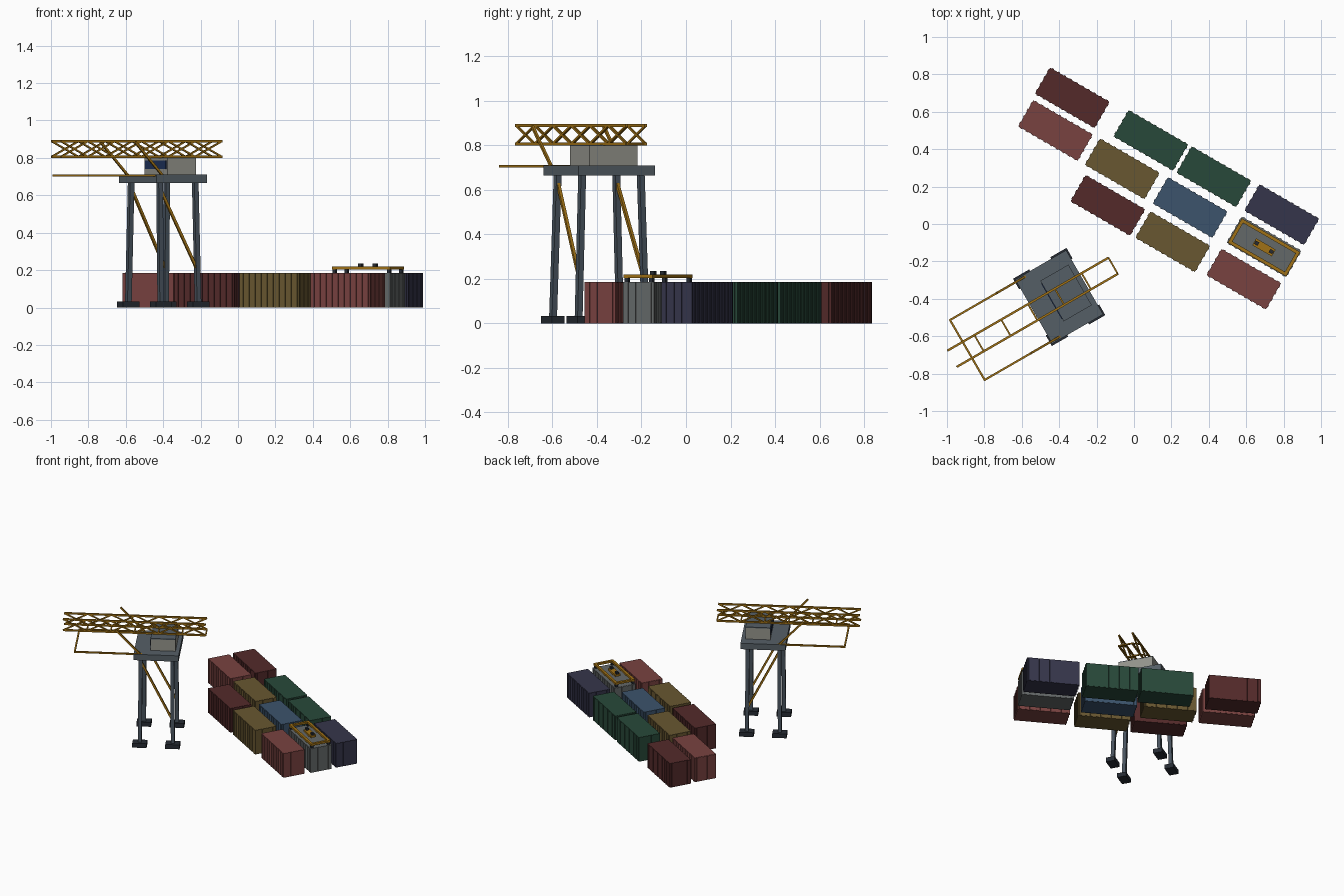
import bpy, bmesh
from math import radians
from mathutils import Matrix, Vector

if "Cube" in bpy.data.objects:
    bpy.data.objects.remove(bpy.data.objects["Cube"])


def srgb(r, g, b):
    return tuple((c / 255) ** 2.2 for c in (r, g, b)) + (1,)


def material(name, *rgb):
    m = bpy.data.materials.new(name)
    m.diffuse_color = srgb(*rgb)
    m.use_nodes = True
    m.node_tree.nodes["Principled BSDF"].inputs["Base Color"].default_value = m.diffuse_color
    return m


M = {n: material(n, *c) for n, c in {
    "dark_red": (84, 46, 46), "red": (120, 68, 66), "green": (44, 74, 60),
    "navy": (56, 56, 76), "ochre": (104, 88, 52), "blue": (62, 84, 108),
    "grey": (100, 104, 104), "yellow": (158, 112, 28), "slate": (86, 95, 102),
    "steel": (74, 84, 94), "dark": (42, 47, 54), "pale": (146, 146, 138),
    "glass": (36, 54, 92)}.items()}


class Part:
    """Collects boxes and bars in a local frame into one object."""

    def __init__(self):
        self.bm = bmesh.new()

    def box(self, centre, size):
        mat = Matrix.Translation(centre) @ Matrix.Diagonal((*size, 1))
        bmesh.ops.create_cube(self.bm, size=1, matrix=mat)
        return self

    def bar(self, p, q, t):
        p, q = Vector(p), Vector(q)
        d = q - p
        z = d.normalized()
        up = Vector((0, 0, 1)) if abs(z.z) < 0.98 else Vector((0, 1, 0))
        x = up.cross(z).normalized()
        y = z.cross(x)
        rot = Matrix((x, y, z)).transposed().to_4x4()
        mat = (Matrix.Translation((p + q) / 2) @ rot
               @ Matrix.Diagonal((t, t, d.length, 1)))
        bmesh.ops.create_cube(self.bm, size=1, matrix=mat)
        return self

    def finish(self, name, mat, frame):
        me = bpy.data.meshes.new(name)
        self.bm.to_mesh(me)
        self.bm.free()
        me.materials.append(M[mat])
        ob = bpy.data.objects.new(name, me)
        ob.matrix_world = frame
        bpy.context.collection.objects.link(ob)


def frame_at(x, y, deg):
    return Matrix.Translation((x, y, 0)) @ Matrix.Rotation(radians(deg), 4, 'Z')


# Ribbed containers
L, W, H = 0.366, 0.16, 0.185
containers = [
    (-0.33, 0.675, "dark_red"), (-0.42, 0.50, "red"), (0.09, 0.447, "green"),
    (0.427, 0.253, "green"), (0.79, 0.05, "navy"), (-0.063, 0.295, "ochre"),
    (0.30, 0.088, "blue"), (0.695, -0.122, "grey"), (-0.14, 0.10, "dark_red"),
    (0.207, -0.095, "ochre"), (0.587, -0.295, "red")]
for i, (x, y, col) in enumerate(containers):
    c = Part().box((0, 0, H / 2), (L, W, H))
    for s in (-1, 1):
        for k in range(10):
            c.box(((k - 4.5) * 0.037, s * W / 2, H / 2), (0.014, 0.007, H - 0.004))
        for k in range(4):
            c.box((s * L / 2, (k - 1.5) * 0.04, H / 2), (0.007, 0.014, H - 0.004))
    c.finish(f"container_{i + 1}", col, frame_at(x, y, -30))

# Lifting spreader resting on the grey container
F = frame_at(0.695, -0.125, -30)
sp, feet, knobs = Part(), Part(), Part()
for s in (-1, 1):
    sp.box((0, s * 0.066, 0.212), (0.36, 0.018, 0.015))
    sp.box((s * 0.171, 0, 0.212), (0.018, 0.15, 0.015))
    knobs.box((s * 0.045, 0, 0.227), (0.022, 0.02, 0.016))
    for t in (-1, 1):
        feet.box((s * 0.168, t * 0.064, 0.195), (0.018, 0.018, 0.02))
sp.box((0, 0, 0.212), (0.12, 0.042, 0.015))
sp.finish("spreader_frame", "yellow", F)
feet.finish("spreader_feet", "dark", F)
knobs.finish("spreader_knobs", "dark", F)

# Crane: local x runs along the boom
C = frame_at(-0.40, -0.39, 30)
Part().box((0, 0, 0.6875), (0.314, 0.396, 0.045)).finish("platform", "slate", C)
legs, pads, braces = Part(), Part(), Part()
for s in (-1, 1):
    for t in (-1, 1):
        pads.box((s * 0.115, t * 0.175, 0.0165), (0.10, 0.065, 0.033))
        legs.bar((s * 0.115, t * 0.173, 0.03), (s * 0.11, t * 0.152, 0.67), 0.026)
    braces.bar((-0.11, s * 0.153, 0.64), (0.114, s * 0.168, 0.20), 0.014)
legs.finish("legs", "steel", C)
pads.finish("foot_pads", "dark", C)
braces.finish("leg_braces", "yellow", C)

# Machinery house with window
Part().box((0.0425, 0, 0.752), (0.173, 0.25, 0.088)).finish("house", "pale", C)
Part().box((0.0425, 0, 0.7985), (0.173, 0.25, 0.007)).finish("house_roof", "slate", C)
Part().box((-0.045, 0, 0.7625), (0.006, 0.22, 0.045)).finish("house_window", "glass", C)

# Twin lattice boom
A0, A1, BAYS, ZB, ZT = -0.66, 0.333, 6, 0.806, 0.889
step = (A1 - A0) / BAYS
boom, lattice = Part(), Part()
for b in (-0.05, 0.05):
    for z in (ZB, ZT):
        boom.bar((A0, b, z), (A1, b, z), 0.012)
    for k in range(BAYS):
        x0, x1 = A0 + k * step, A0 + (k + 1) * step
        lattice.bar((x0, b, ZB), (x1, b, ZT), 0.009)
        lattice.bar((x0, b, ZT), (x1, b, ZB), 0.009)
for k in range(1, BAYS + 1):
    x = A0 + k * step
    lattice.bar((x, -0.05, ZB), (x, 0.05, ZB), 0.009)
boom.finish("boom_chords", "yellow", C)
lattice.finish("boom_lattice", "yellow", C)

# Lower outrigger frame and stays
out, stays = Part(), Part()
for s in (-1, 1):
    out.bar((-0.572, s * 0.185, 0.706), (-0.10, s * 0.185, 0.706), 0.011)
    stays.bar((-0.28, s * 0.185, 0.885), (-0.11, s * 0.185, 0.705), 0.012)
out.bar((-0.567, -0.185, 0.706), (-0.567, 0.185, 0.706), 0.011)
out.finish("outrigger_frame", "yellow", C)
stays.finish("stays", "yellow", C)
